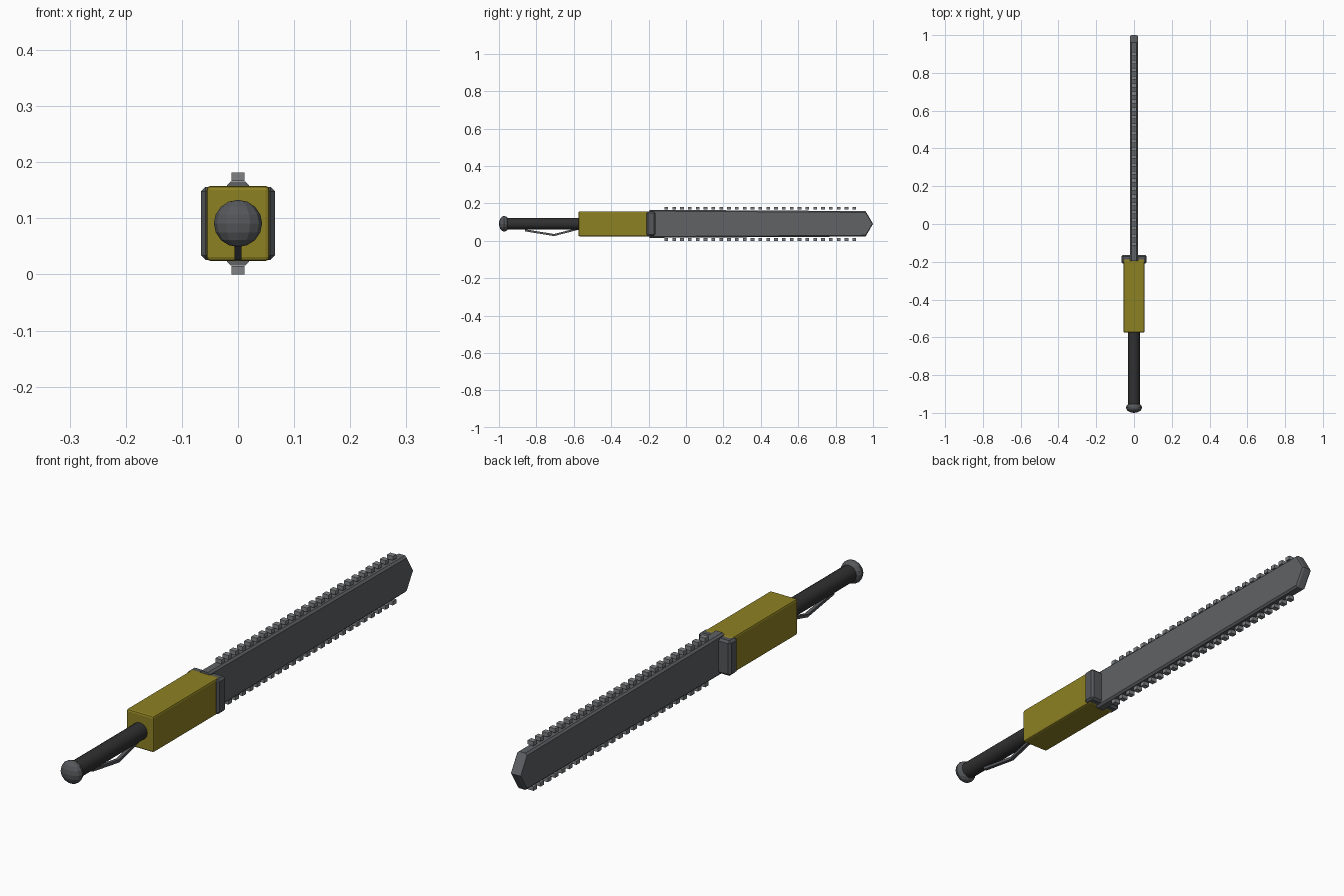
import bpy, bmesh, math
from mathutils import Vector

if "Cube" in bpy.data.objects:
    bpy.data.objects.remove(bpy.data.objects["Cube"])


def mat(name, rgb):
    m = bpy.data.materials.new(name)
    m.diffuse_color = (*rgb, 1)
    m.use_nodes = True
    m.node_tree.nodes["Principled BSDF"].inputs["Base Color"].default_value = m.diffuse_color
    return m


YELLOW = mat("olive yellow", (0.27, 0.22, 0.016))
STEEL = mat("blade steel", (0.115, 0.122, 0.13))
IRON = mat("dark iron", (0.09, 0.095, 0.102))
TOOTH = mat("tooth steel", (0.21, 0.22, 0.23))
GRIP = mat("black grip", (0.03, 0.03, 0.031))
ZC = 0.091  # height of the long axis


def finish(name, bm, material):
    bmesh.ops.recalc_face_normals(bm, faces=bm.faces)
    me = bpy.data.meshes.new(name)
    bm.to_mesh(me)
    bm.free()
    me.materials.append(material)
    ob = bpy.data.objects.new(name, me)
    bpy.context.collection.objects.link(ob)
    return ob


def add_box(bm, lo, hi):
    lo, hi = Vector(lo), Vector(hi)
    vs = bmesh.ops.create_cube(bm, size=1)["verts"]
    for v in vs:
        v.co = (lo + hi) / 2 + v.co * (hi - lo)


def box(name, lo, hi, material, bevel, segs=1):
    bm = bmesh.new()
    add_box(bm, lo, hi)
    bmesh.ops.bevel(bm, geom=bm.edges[:], offset=bevel, segments=segs,
                    profile=0.5, affect='EDGES')
    return finish(name, bm, material)


def loft(name, loops, material):
    bm = bmesh.new()
    rings = [[bm.verts.new(p) for p in lp] for lp in loops]
    n = len(rings[0])
    for a, b in zip(rings, rings[1:]):
        for i in range(n):
            j = (i + 1) % n
            bm.faces.new((a[i], a[j], b[j], b[i]))
    bm.faces.new(rings[0])
    bm.faces.new(rings[-1][::-1])
    return finish(name, bm, material)


# motor housing and guard
box("housing", (-0.056, -0.575, 0.024), (0.056, -0.187, 0.158), YELLOW, 0.007, 2)
box("guard", (-0.066, -0.21, 0.026), (0.066, -0.163, 0.156), IRON, 0.008)

# blade: chamfered side profile with pointed end
def profile(x, inset):
    h0, h1 = 0.075 - inset, 0.068 - inset
    return [(x, -0.195, ZC - h0), (x, 0.96, ZC - h1), (x, 1.0 - inset / 2, ZC),
            (x, 0.96, ZC + h1), (x, -0.195, ZC + h0)]


loft("blade", [profile(-0.02, 0.007), profile(-0.013, 0),
               profile(0.013, 0), profile(0.02, 0.007)], STEEL)

# chain teeth along both edges
bm = bmesh.new()
COUNT = 25
for i in range(COUNT):
    y = -0.105 + i * (0.9 + 0.105) / (COUNT - 1)
    for z in (0.0, 0.167):
        add_box(bm, (-0.012, y - 0.01, z), (0.012, y + 0.01, z + 0.015))
finish("chain_teeth", bm, TOOTH)

# grip
bpy.ops.mesh.primitive_cylinder_add(vertices=16, radius=0.031, depth=0.41,
                                    location=(0, -0.765, ZC),
                                    rotation=(math.pi / 2, 0, 0))
grip = bpy.context.object
grip.name = "grip"
grip.data.materials.append(GRIP)
bpy.ops.object.shade_smooth_by_angle()

# pommel
bpy.ops.mesh.primitive_uv_sphere_add(segments=12, ring_count=8, radius=1,
                                     location=(0, -0.972, ZC))
pommel = bpy.context.object
pommel.name = "pommel"
pommel.scale = (0.043, 0.028, 0.042)
pommel.data.materials.append(IRON)

# bent trigger lever under the grip
path = [(-0.86, 0.056), (-0.705, 0.031), (-0.57, 0.066)]
t, w = 0.0055, 0.0065
loft("trigger_lever", [[(-w, y, z - t), (w, y, z - t), (w, y, z + t), (-w, y, z + t)]
                       for y, z in path], IRON)
